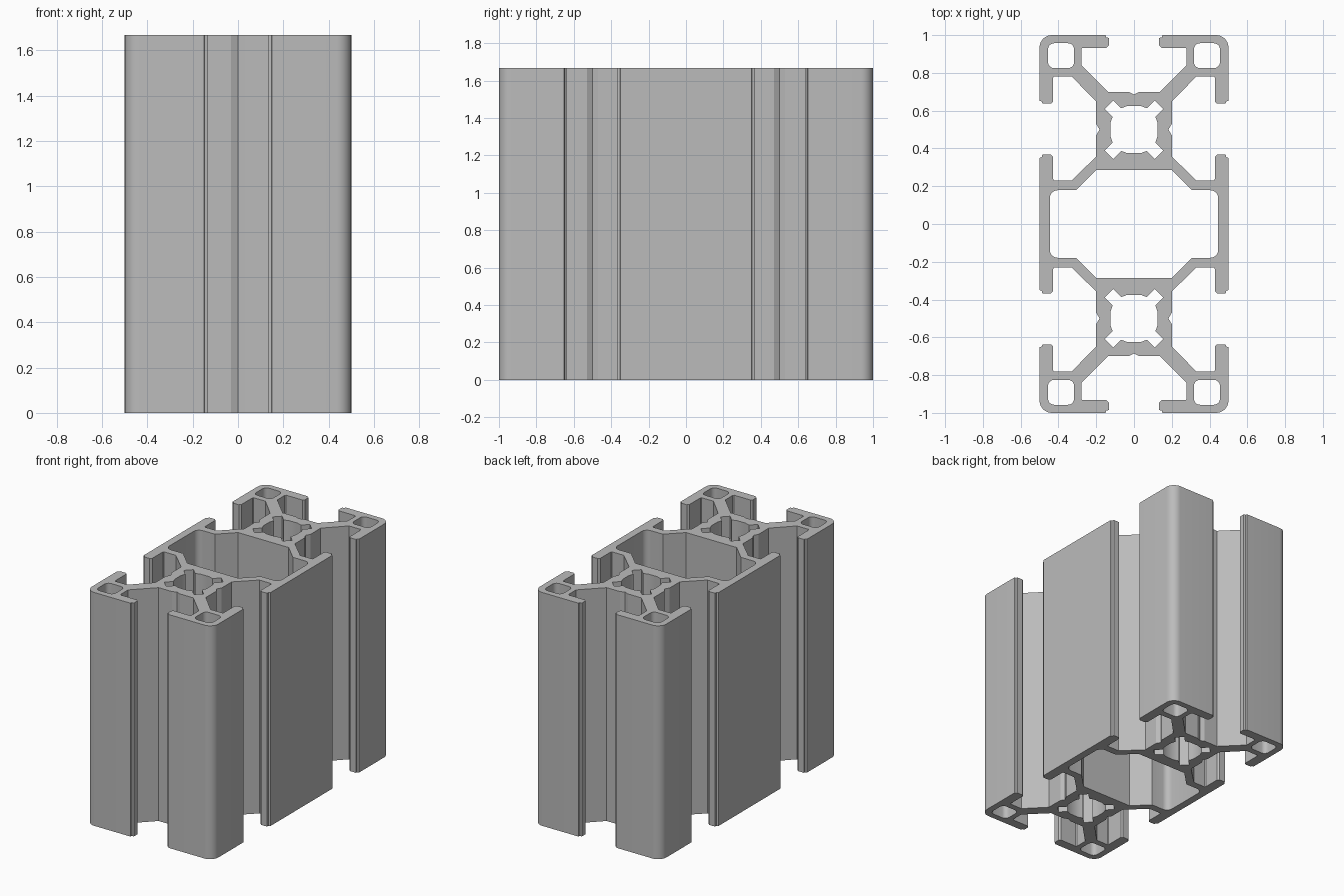
import bpy, bmesh, math
from math import cos, sin, pi
from mathutils import Vector

cube = bpy.data.objects.get("Cube")
if cube:
    bpy.data.objects.remove(cube, do_unlink=True)

HEIGHT = 1.667
CORE_Y = 0.5    # centre of each of the two cores


def arc(cx, cy, r, start, steps=8):
    """Quarter circle, counter-clockwise from the start angle."""
    return [(cx + r * cos(start + pi / 2 * i / steps),
             cy + r * sin(start + pi / 2 * i / steps)) for i in range(steps + 1)]


def unfold(points):
    """Mirror a quarter path, from the x axis to the y axis, into a full loop."""
    half = points + [(-x, y) for x, y in reversed(points)]
    loop = half + [(x, -y) for x, y in reversed(half)]
    clean = []
    for p in loop:
        if not clean or (Vector(p) - Vector(clean[-1])).length > 1e-5:
            clean.append(p)
    if (Vector(clean[0]) - Vector(clean[-1])).length < 1e-5:
        clean.pop()
    return clean


def rounded_rect(x0, x1, y0, y1, r):
    return (arc(x1 - r, y1 - r, r, 0, 5) + arc(x0 + r, y1 - r, r, pi / 2, 5)
            + arc(x0 + r, y0 + r, r, pi, 5) + arc(x1 - r, y0 + r, r, 1.5 * pi, 5))


# Side slot: lip, web, core wall with V groove, web, lip
side_slot = [
    (.5, .35), (.488, .354), (.485, .368), (.44, .368), (.428, .355),
    (.428, .238), (.423, .231), (.33, .231), (.2, .357),
    (.2, .47), (.182, .5), (.2, .53),
    (.2, .648), (.33, .781), (.423, .781), (.428, .774),
    (.428, .648), (.44, .637), (.485, .637), (.488, .648), (.5, .652)]
# End slot: lip, web, core wall with V groove
end_slot = [
    (.15, 1), (.147, .988), (.133, .985), (.133, .945), (.145, .933),
    (.272, .933), (.279, .926), (.279, .842), (.137, .7), (.03, .7), (0, .686)]
outline = unfold(side_slot + arc(.435, .935, .065, 0) + end_slot)

# Large middle chamber
chamber = unfold(arc(.403, .136, .043, 0, 6) + [(.308, .179), (.2, .286)])

# Star-shaped bore with diagonal slots
star = unfold([(.125, .035), (.113, .068), (.155, .11), (.11, .155), (.068, .113), (.035, .125)])

loops = [outline, chamber]
for sy in (-1, 1):
    loops.append([(x, y + sy * CORE_Y) for x, y in star])
    for sx in (-1, 1):
        loops.append([(sx * x, sy * y) for x, y in rounded_rect(.317, .455, .825, .957, .032)])

# Fill the cross-section and extrude it
bm = bmesh.new()
for loop in loops:
    verts = [bm.verts.new((x, y, 0)) for x, y in loop]
    for a, b in zip(verts, verts[1:] + verts[:1]):
        bm.edges.new((a, b))
bmesh.ops.triangle_fill(bm, edges=bm.edges[:], use_beauty=True, normal=(0, 0, 1))
top = bmesh.ops.extrude_face_region(bm, geom=bm.faces[:], use_keep_orig=True)["geom"]
bmesh.ops.translate(bm, verts=[v for v in top if isinstance(v, bmesh.types.BMVert)],
                    vec=(0, 0, HEIGHT))
bmesh.ops.recalc_face_normals(bm, faces=bm.faces[:])
mesh = bpy.data.meshes.new("slotted_profile")
bm.to_mesh(mesh)
bm.free()

# Aluminium grey
mat = bpy.data.materials.new("aluminium_grey")
mat.use_nodes = True
grey = (0.5, 0.5, 0.5, 1)
mat.diffuse_color = grey
mat.node_tree.nodes["Principled BSDF"].inputs["Base Color"].default_value = grey
mesh.materials.append(mat)

profile = bpy.data.objects.new("slotted_profile", mesh)
bpy.context.collection.objects.link(profile)
bpy.ops.object.select_all(action='DESELECT')
profile.select_set(True)
bpy.context.view_layer.objects.active = profile
bpy.ops.object.shade_smooth_by_angle(angle=math.radians(25))
